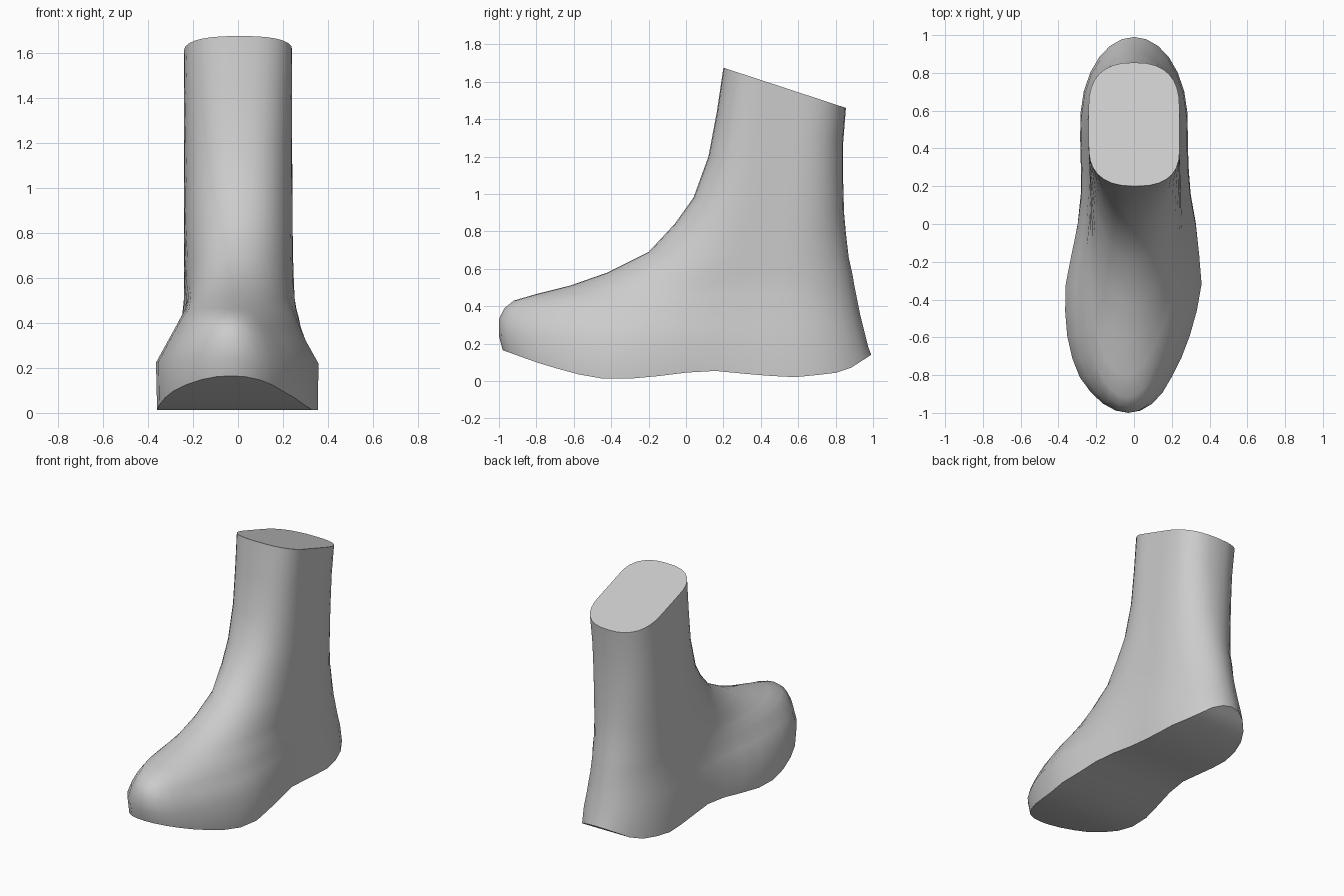
import bpy, bmesh, math

if "Cube" in bpy.data.objects:
    bpy.data.objects.remove(bpy.data.objects["Cube"])

STEPS = 20  # points along each side of a ring


def lerp_points(points, v):
    """Piecewise linear lookup."""
    for (a, p), (b, q) in zip(points, points[1:]):
        if v <= b:
            return p + (q - p) * max(0, v - a) / (b - a)
    return points[-1][1]


def rounding(u, n):
    """Width factor of a rounded end, u = 0 at the tip and 1 at full width."""
    return (1 - (1 - min(1, max(0, u))) ** n) ** (1 / n)


# Sole height along the length of the foot
SOLE = [(-0.98, 0.165), (-0.8, 0.1), (-0.6, 0.04), (-0.4, 0.005), (-0.2, 0.02),
        (0, 0.045), (0.15, 0.055), (0.4, 0.03), (0.6, 0.02), (0.85, 0.05), (0.99, 0.14)]
# Sideways shift of the foot, which makes the toe lean
LEAN = [(-1, -0.03), (-0.8, -0.045), (-0.6, -0.03), (-0.3, 0), (0, 0.015), (0.4, 0)]

# front y, front z, back y, back z, ball width, heel width, front round, back round, power
LEVELS = [
    (-0.98, 0.165, 0.99, 0.14, 0.355, 0.285, 0.70, 0.45, 2.0),
    (-1.0, 0.24, 0.975, 0.18, 0.36, 0.28, 0.72, 0.45, 2.0),
    (-1.0, 0.33, 0.95, 0.28, 0.31, 0.265, 0.75, 0.43, 2.0),
    (-0.97, 0.39, 0.93, 0.36, 0.28, 0.255, 0.8, 0.4, 2.0),
    (-0.92, 0.43, 0.92, 0.41, 0.265, 0.25, 0.85, 0.4, 2.0),
    (-0.8, 0.465, 0.91, 0.46, 0.25, 0.245, 0.85, 0.38, 2.0),
    (-0.62, 0.51, 0.9, 0.51, 0.24, 0.24, 0.75, 0.36, 2.0),
    (-0.42, 0.58, 0.89, 0.57, 0.24, 0.24, 0.62, 0.35, 2.0),
    (-0.2, 0.69, 0.87, 0.66, 0.24, 0.24, 0.48, 0.34, 2.0),
    (-0.06, 0.84, 0.855, 0.79, 0.24, 0.24, 0.38, 0.32, 2.1),
    (0.04, 0.98, 0.845, 0.9, 0.24, 0.24, 0.32, 0.3, 2.2),
    (0.12, 1.2, 0.84, 1.08, 0.24, 0.24, 0.27, 0.28, 2.3),
    (0.165, 1.44, 0.84, 1.27, 0.24, 0.24, 0.23, 0.26, 2.4),
    (0.2, 1.675, 0.855, 1.46, 0.24, 0.24, 0.2, 0.24, 2.5),
]


def ring(bm, level, is_sole):
    """Closed outline: right side front to back, then left side back to front."""
    yf, zf, yb, zb, ball, heel, rf, rb, n = level
    right, left = [], []
    for i in range(STEPS + 1):
        t = (1 - math.cos(math.pi * i / STEPS)) / 2
        y = yf + (yb - yf) * t
        z = lerp_points(SOLE, y) if is_sole else zf + (zb - zf) * t
        width = lerp_points([(-0.3, ball), (0.2, heel)], y)
        width *= rounding((y - yf) / rf, n) * rounding((yb - y) / rb, n)
        shift = lerp_points(LEAN, y)
        right.append(bm.verts.new((shift - width, y, z)))
        if 0 < i < STEPS:
            left.append(bm.verts.new((shift + width, y, z)))
    return right + left[::-1]


def cap(bm, loop):
    """Close a ring with strips running across it."""
    count = len(loop)
    for i in range(STEPS):
        strip = [loop[i], loop[i + 1], loop[-i - 1], loop[-i % count]]
        bm.faces.new(list(dict.fromkeys(strip)))


# Boot: rings lofted from the sole to the ankle opening
bm = bmesh.new()
rings = [ring(bm, level, k == 0) for k, level in enumerate(LEVELS)]
for low, high in zip(rings, rings[1:]):
    for i in range(len(low)):
        j = (i + 1) % len(low)
        bm.faces.new((low[i], low[j], high[j], high[i]))
cap(bm, rings[0])
cap(bm, rings[-1])
bmesh.ops.recalc_face_normals(bm, faces=bm.faces)

mesh = bpy.data.meshes.new("boot")
bm.to_mesh(mesh)
bm.free()
boot = bpy.data.objects.new("boot", mesh)
bpy.context.collection.objects.link(boot)

# Plain grey material
grey = bpy.data.materials.new("light_grey")
grey.use_nodes = True
colour = (0.6, 0.6, 0.6, 1)
grey.diffuse_color = colour
grey.node_tree.nodes["Principled BSDF"].inputs["Base Color"].default_value = colour
mesh.materials.append(grey)

# Smooth skin with a crisp rim and sole edge
bpy.ops.object.select_all(action="DESELECT")
boot.select_set(True)
bpy.context.view_layer.objects.active = boot
bpy.ops.object.shade_smooth_by_angle(angle=math.radians(50))
